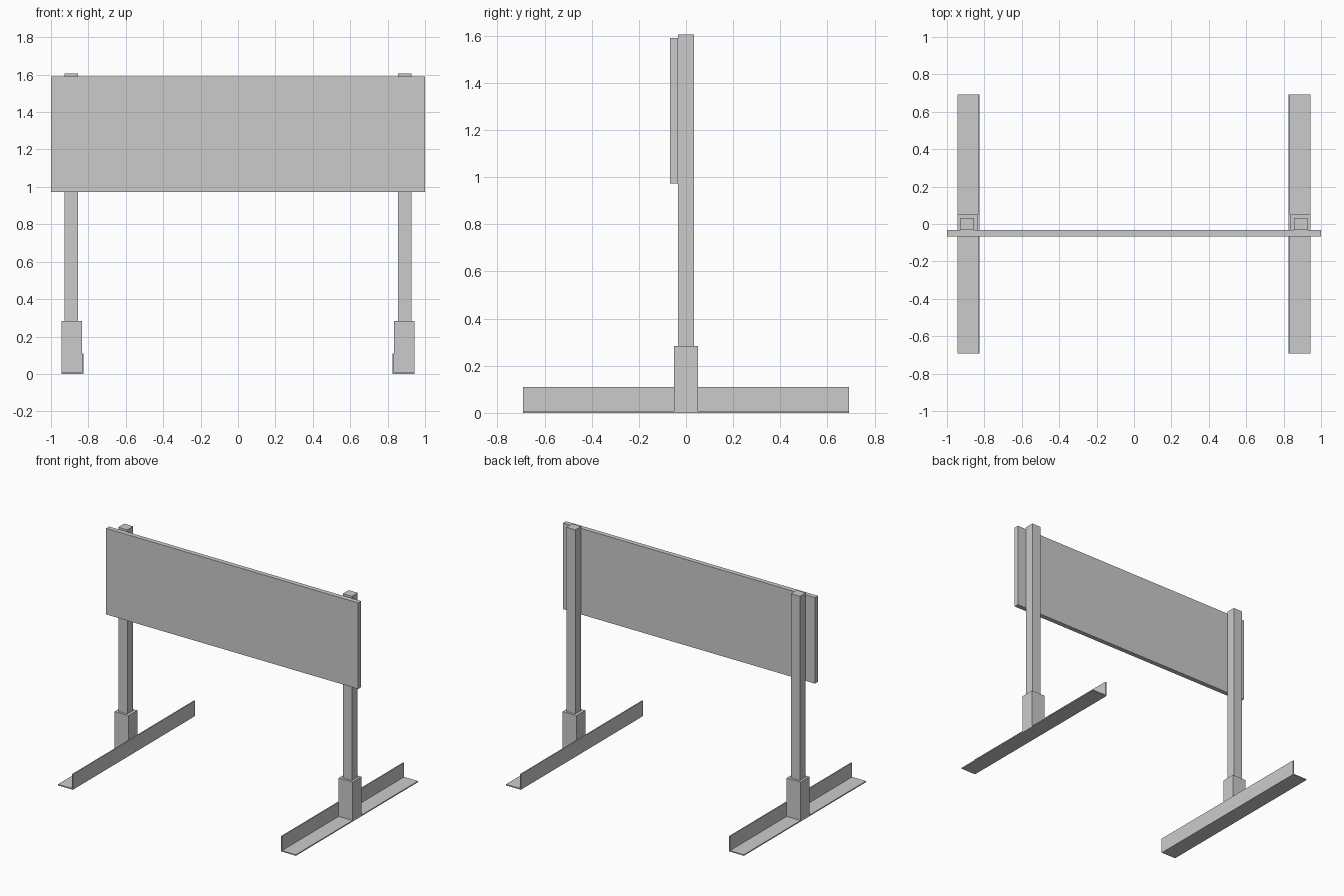
import bpy, bmesh

if "Cube" in bpy.data.objects:
    bpy.data.objects.remove(bpy.data.objects["Cube"])


def prism(name, profile, axis, lo, hi):
    """Extrude a closed 2D profile along y (x,z points) or z (x,y points)."""
    bm = bmesh.new()
    place = (lambda a, b: (a, lo, b)) if axis == 'y' else (lambda a, b: (a, b, lo))
    face = bm.faces.new([bm.verts.new(place(a, b)) for a, b in profile])
    geo = bmesh.ops.extrude_face_region(bm, geom=[face])['geom']
    offset = (0, hi - lo, 0) if axis == 'y' else (0, 0, hi - lo)
    bmesh.ops.translate(bm, vec=offset, verts=[v for v in geo if isinstance(v, bmesh.types.BMVert)])
    bmesh.ops.recalc_face_normals(bm, faces=bm.faces)
    mesh = bpy.data.meshes.new(name)
    bm.to_mesh(mesh)
    bm.free()
    obj = bpy.data.objects.new(name, mesh)
    bpy.context.collection.objects.link(obj)
    return obj


def rect(x0, x1, y0, y1):
    return [(x0, y0), (x1, y0), (x1, y1), (x0, y1)]


# Sign board
prism("sign_board", rect(-1, 1, -0.067, -0.033), 'z', 0.973, 1.59)

for side, s in (("left", -1), ("right", 1)):
    # Angle-iron foot: flat flange on the ground, upright flange on the inner side
    outer, inner, t = 0.944 * s, 0.826 * s, 0.008
    prism(side + "_foot",
          [(outer, 0), (inner, 0), (inner, 0.11), (inner + s * t, 0.11),
           (inner + s * t, t), (outer, t)], 'y', -0.692, 0.692)
    # Socket standing in the angle
    prism(side + "_socket", rect(inner + s * t, outer, -0.05, 0.05), 'z', t, 0.284)
    # Post rising from the socket
    prism(side + "_post", rect(0.855 * s, 0.927 * s, -0.033, 0.033), 'z', t, 1.605)
